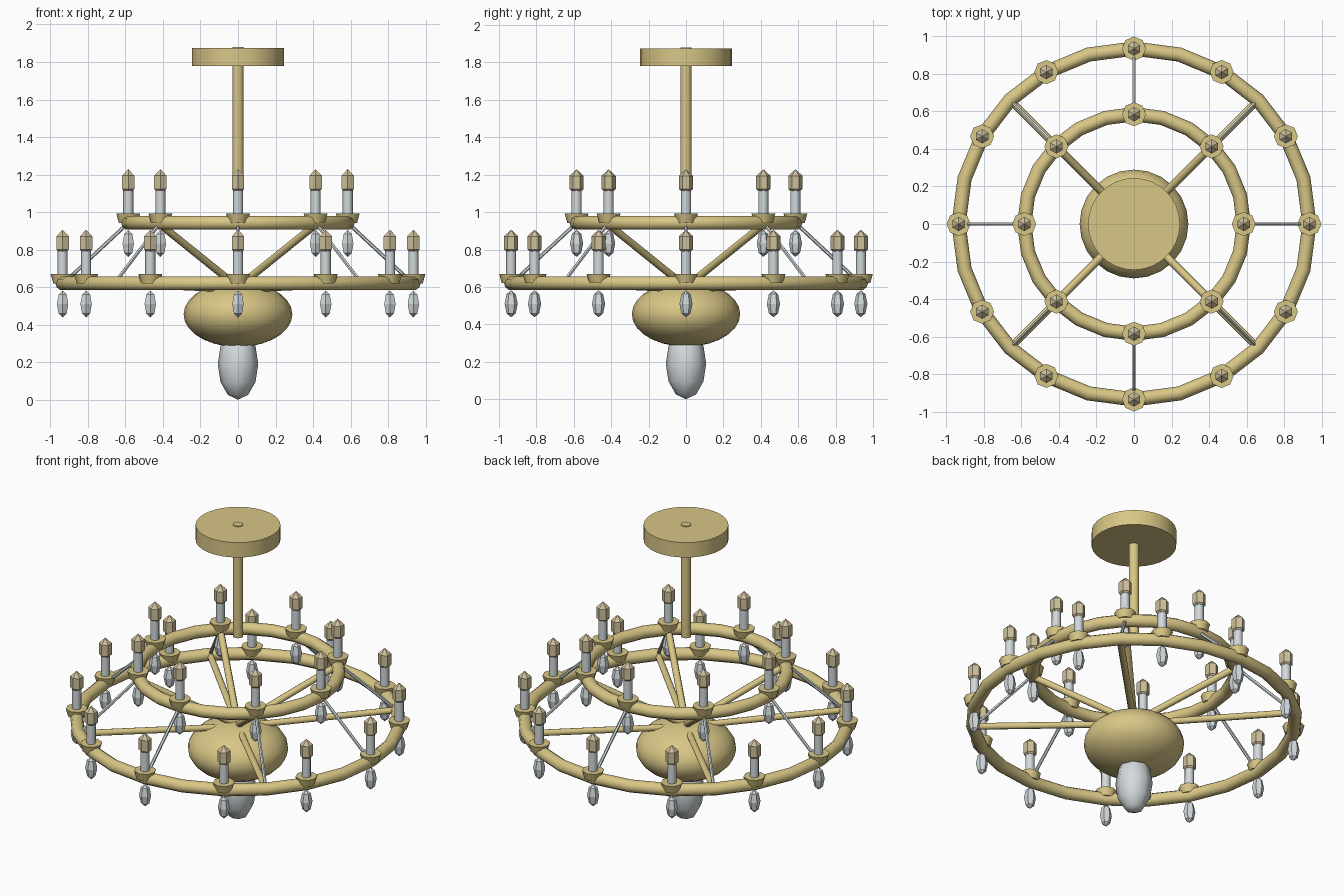
import bpy
import math
from mathutils import Vector

cube = bpy.data.objects.get("Cube")
if cube:
    bpy.data.objects.remove(cube, do_unlink=True)


def make_material(name, rgb):
    mat = bpy.data.materials.new(name)
    mat.use_nodes = True
    mat.diffuse_color = (*rgb, 1)
    mat.node_tree.nodes["Principled BSDF"].inputs["Base Color"].default_value = (*rgb, 1)
    return mat


gold = make_material("brushed gold", (0.69, 0.57, 0.24))
silver = make_material("silver glass", (0.65, 0.70, 0.72))
flame_tint = make_material("pale flame", (0.62, 0.53, 0.33))


def finish(name, mat, smooth=40):
    """Name the active object, colour it and set its shading."""
    obj = bpy.context.object
    obj.name = obj.data.name = name
    obj.data.materials.append(mat)
    if smooth:
        bpy.ops.object.transform_apply(location=False, rotation=False, scale=True)
        bpy.ops.object.shade_smooth_by_angle(angle=math.radians(smooth))
    return obj


def ellipsoid(name, mat, center, radius, half_height, segments, rings, smooth):
    bpy.ops.mesh.primitive_uv_sphere_add(segments=segments, ring_count=rings, location=center)
    bpy.context.object.scale = (radius, radius, half_height)
    return finish(name, mat, smooth)


def rod(name, mat, start, end, radius, sides=8, end_radius=None):
    """Round bar between two points, optionally tapered."""
    a, b = Vector(start), Vector(end)
    bpy.ops.mesh.primitive_cone_add(
        vertices=sides, radius1=radius, radius2=end_radius or radius,
        depth=(b - a).length, location=(a + b) / 2,
        rotation=(b - a).to_track_quat('Z', 'Y').to_euler())
    return finish(name, mat, 50)


def polar(radius, angle, z):
    return Vector((radius * math.cos(angle), radius * math.sin(angle), z))


def copy_around(parts, radius, count):
    """Linked copies of parts, modelled at the axis, spaced round a circle."""
    for i in range(count):
        offset = polar(radius, math.tau * i / count, 0)
        for part in parts:
            target = part if i == 0 else part.copy()
            if i:
                bpy.context.collection.objects.link(target)
                target.location = part.location - polar(radius, 0, 0) + offset
            else:
                target.location = part.location + offset


def candle_ring(label, radius, z, count):
    """Hoop carrying candles in cups with crystals hung below."""
    bpy.ops.mesh.primitive_torus_add(major_segments=24, minor_segments=10, major_radius=radius,
                                     minor_radius=0.038, location=(0, 0, z))
    finish(label + "_ring", gold)
    cup = rod(label + "_candle_cup", gold, (0, 0, z), (0, 0, z + 0.05), 0.05, 8, 0.064)
    candle = rod(label + "_candle", silver, (0, 0, z + 0.04), (0, 0, z + 0.19), 0.027)
    flame = ellipsoid(label + "_flame", flame_tint, (0, 0, z + 0.216), 0.044, 0.07, 6, 3, 0)
    crystal = ellipsoid(label + "_crystal", silver, (0, 0, z - 0.11), 0.035, 0.072, 6, 4, 0)
    copy_around([cup, candle, flame, crystal], radius, count)


# Ceiling mount and hanging stem
rod("ceiling_canopy", gold, (0, 0, 1.78), (0, 0, 1.875), 0.245, 32)
rod("hanging_stem", gold, (0, 0, 1.165), (0, 0, 1.88), 0.03, 12)

# Central bowl and large pendant drop
ellipsoid("central_bowl", gold, (0, 0, 0.455), 0.29, 0.174, 24, 14, 60)
ellipsoid("pendant_drop", silver, (0, 0, 0.19), 0.108, 0.19, 8, 6, 60)

# Two candle rings
inner_r, inner_z = 0.585, 0.943
outer_r, outer_z = 0.935, 0.62
candle_ring("outer", outer_r, outer_z, 12)
candle_ring("inner", inner_r, inner_z, 8)

# Gold arms from the bowl and silver stays between the rings
for i in range(8):
    angle = math.tau * i / 8
    rod("ring_stay", silver, polar(inner_r, angle, inner_z), polar(0.92, angle, 0.63), 0.01, 6)
    if i % 2:
        rod("upper_arm", gold, (0, 0, 0.6), polar(inner_r, angle, inner_z - 0.01), 0.021)
        rod("lower_arm", gold, (0, 0, 0.59), polar(0.92, angle, outer_z), 0.02)
